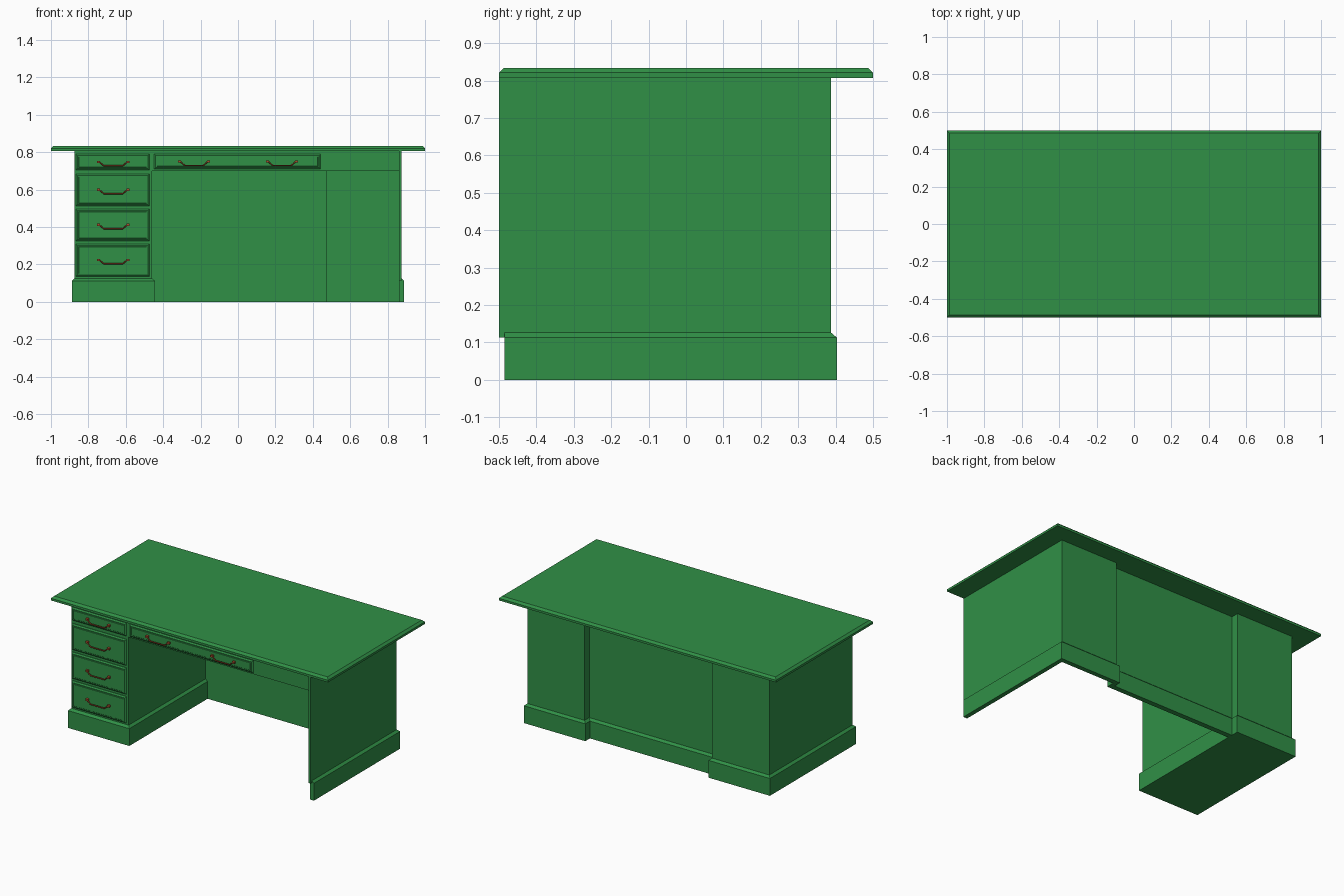
import bpy, bmesh

if "Cube" in bpy.data.objects:
    bpy.data.objects.remove(bpy.data.objects["Cube"], do_unlink=True)


def material(name, color):
    m = bpy.data.materials.new(name)
    m.use_nodes = True
    m.diffuse_color = color
    m.node_tree.nodes["Principled BSDF"].inputs["Base Color"].default_value = color
    return m


GREEN = material("painted green", (0.03, 0.28, 0.062, 1))
COPPER = material("copper red", (0.40, 0.075, 0.025, 1))


def loft(name, rings, along_y=False, mat=GREEN):
    """Join rectangles (a0, a1, b0, b1, level) into a closed solid."""
    bm = bmesh.new()
    loops = []
    for a0, a1, b0, b1, c in rings:
        corners = [(a0, b0), (a1, b0), (a1, b1), (a0, b1)]
        loops.append([bm.verts.new((a, c, b) if along_y else (a, b, c))
                      for a, b in corners])
    for low, high in zip(loops, loops[1:]):
        for i in range(4):
            j = (i + 1) % 4
            bm.faces.new((low[i], low[j], high[j], high[i]))
    bm.faces.new(loops[0])
    bm.faces.new(loops[-1])
    bmesh.ops.recalc_face_normals(bm, faces=bm.faces)
    mesh = bpy.data.meshes.new(name)
    bm.to_mesh(mesh)
    bm.free()
    mesh.materials.append(mat)
    obj = bpy.data.objects.new(name, mesh)
    bpy.context.collection.objects.link(obj)
    return obj


def box(name, x0, x1, y0, y1, z0, z1, mat=GREEN):
    return loft(name, [(x0, x1, y0, y1, z0), (x0, x1, y0, y1, z1)], mat=mat)


LIP, BASE, TRIM, UNDER = 0.015, 0.113, 0.126, 0.807
OUT, IN, BACK, MID, FRONT = 0.873, 0.46, 0.388, 0.34, -0.47


def plinth(name, x0, x1, y0, y1, left=0, right=0, front=0, back=0):
    """Skirting with a sloped top edge on the flagged sides."""
    wide = (x0 - left * LIP, x1 + right * LIP, y0 - front * LIP, y1 + back * LIP)
    loft(name, [(*wide, 0), (*wide, BASE), (x0, x1, y0, y1, TRIM)])


def handle(name, x, z, y):
    """Bent bar pull with two small mounting feet."""
    curve = bpy.data.curves.new(name, "CURVE")
    curve.dimensions = "3D"
    curve.bevel_depth = 0.004
    curve.bevel_resolution = 1
    curve.use_fill_caps = True
    path = [(-0.075, 0.01), (-0.05, -0.011), (0.05, -0.011), (0.075, 0.01)]
    spline = curve.splines.new("POLY")
    spline.points.add(len(path) - 1)
    for point, (dx, dz) in zip(spline.points, path):
        point.co = (x + dx, y - 0.013, z + dz, 1)
    curve.materials.append(COPPER)
    obj = bpy.data.objects.new(name, curve)
    bpy.context.collection.objects.link(obj)
    bpy.ops.object.select_all(action="DESELECT")
    bpy.context.view_layer.objects.active = obj
    obj.select_set(True)
    bpy.ops.object.convert(target="MESH")
    for side in (-1, 1):
        cx = x + side * 0.078
        box(name + "_foot", cx - 0.008, cx + 0.008, y - 0.016, y,
            z + 0.004, z + 0.016, COPPER)


def drawer(name, x0, x1, z0, z1, pulls):
    """Drawer front with a bevelled rim and a raised centre."""
    def inset(d, y):
        return (x0 + d, x1 - d, z0 + d, z1 - d, y)
    face = FRONT - 0.013
    loft(name, [inset(0, FRONT + 0.01), inset(0, FRONT - 0.004),
                inset(0.008, face + 0.002), inset(0.014, face + 0.002),
                inset(0.016, face)], along_y=True)
    for x in pulls:
        handle(name + "_handle", x, (z0 + z1) / 2 - 0.009, face)


# Desk top with chamfered upper edge
loft("desk_top", [(-1, 1, -0.5, 0.5, UNDER), (-1, 1, -0.5, 0.5, 0.821),
                  (-0.986, 0.986, -0.486, 0.486, 0.834)])

# Drawer pedestal
box("pedestal_body", -OUT, -IN, FRONT, BACK, BASE, UNDER)
plinth("pedestal_plinth", -OUT, -IN, FRONT, BACK, 1, 1, 1, 1)
PULL = -0.667
for i, (z0, z1) in enumerate([(0.705, 0.79), (0.513, 0.683),
                              (0.325, 0.497), (0.137, 0.31)]):
    drawer(f"pedestal_drawer_{i + 1}", -0.867, -0.474, z0, z1, [PULL])

# Centre drawer and its housing
box("drawer_housing", -IN, 0.862, FRONT, MID - 0.01, 0.70, UNDER)
drawer("centre_drawer", -0.448, 0.442, 0.71, 0.79, [-0.235, 0.235])

# Recessed back panel across the knee space
box("modesty_panel", -IN, IN + 0.01, MID - 0.018, MID, 0, UNDER)
plinth("modesty_plinth", -IN, IN, MID - 0.01, MID, back=1)

# Thin walls of the open end
box("side_panel", 0.86, OUT, -0.5, BACK, BASE, UNDER)
plinth("side_plinth", 0.86, OUT, -0.485, BACK, right=1, back=1)
box("back_wing", IN, OUT, BACK - 0.015, BACK, 0, UNDER)
plinth("back_wing_plinth", IN, OUT, BACK - 0.012, BACK, left=1, right=1, back=1)
box("wing_return", IN, IN + 0.012, MID - 0.018, BACK, 0, UNDER)
plinth("return_plinth", IN, IN + 0.01, MID, BACK, left=1, back=1)
